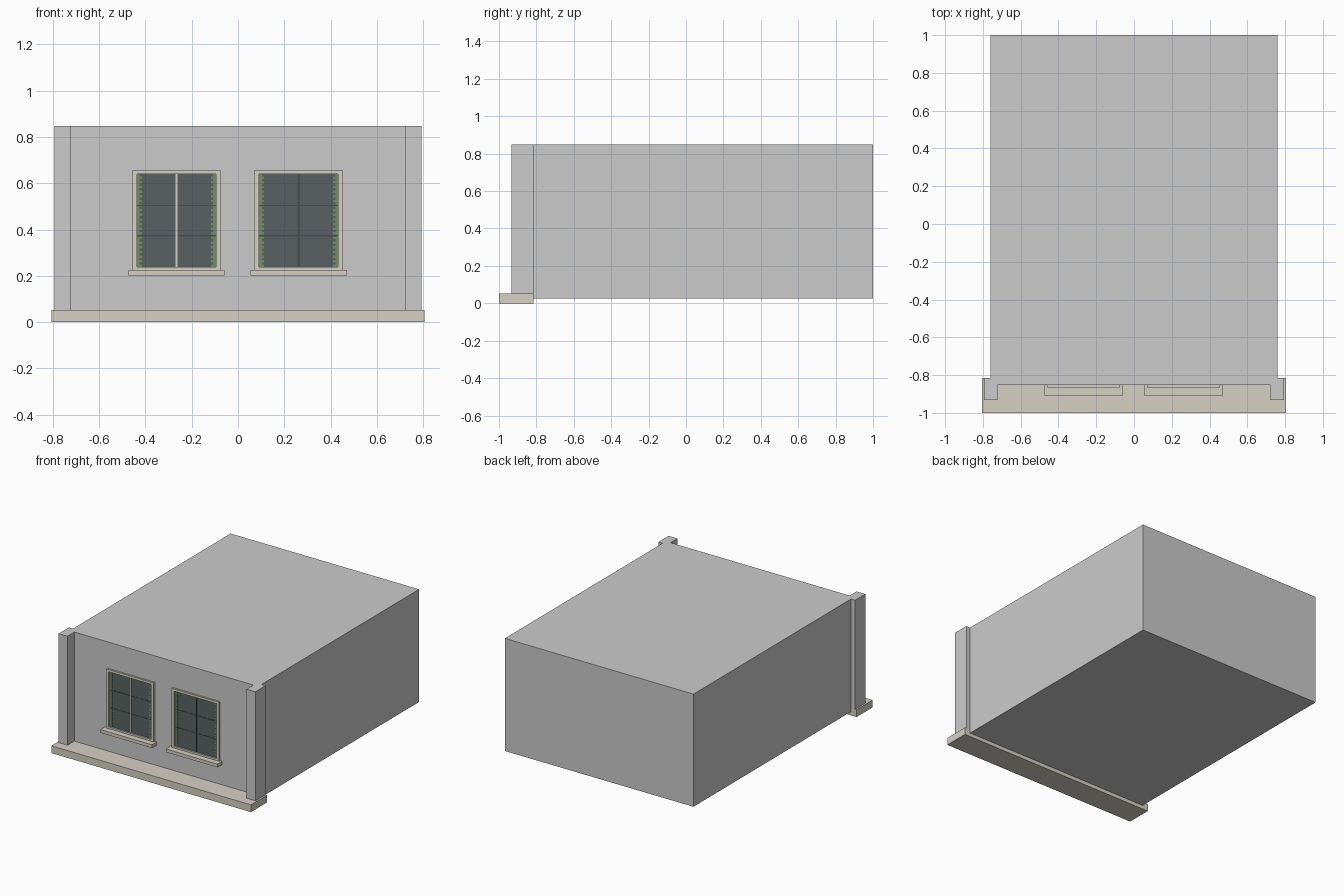
import bpy, bmesh

if "Cube" in bpy.data.objects:
    bpy.data.objects.remove(bpy.data.objects["Cube"])


def material(name, rgb):
    m = bpy.data.materials.new(name)
    m.diffuse_color = (*rgb, 1)
    m.use_nodes = True
    m.node_tree.nodes["Principled BSDF"].inputs["Base Color"].default_value = m.diffuse_color
    return m


stone = material("stone", (0.68, 0.64, 0.56))
glass_mat = material("dark_glass", (0.10, 0.12, 0.125))
bar_mat = material("dark_bar", (0.06, 0.08, 0.075))
green = material("green_paint", (0.16, 0.28, 0.12))


def boxes(name, spans, mat=None):
    """One object from boxes given as (x0, x1, y0, y1, z0, z1)."""
    bm = bmesh.new()
    for x0, x1, y0, y1, z0, z1 in spans:
        verts = bmesh.ops.create_cube(bm, size=1)["verts"]
        for v in verts:
            v.co.x = x1 if v.co.x > 0 else x0
            v.co.y = y1 if v.co.y > 0 else y0
            v.co.z = z1 if v.co.z > 0 else z0
    me = bpy.data.meshes.new(name)
    bm.to_mesh(me)
    bm.free()
    if mat:
        me.materials.append(mat)
    ob = bpy.data.objects.new(name, me)
    bpy.context.collection.objects.link(ob)
    return ob


# Building block and front base course
boxes("building_body", [(-0.76, 0.76, -0.853, 1, 0.027, 0.848)])
boxes("base_course", [(-0.805, 0.805, -1, -0.815, 0, 0.053)], stone)

# Corner pilasters
pilaster = boxes("corner_pilasters", [(0.722, 0.793, -0.932, -0.815, 0.053, 0.848)])
pilaster.modifiers.new("mirror", 'MIRROR')


def window(label, cx, mullion_mat):
    z0, z1 = 0.238, 0.639
    hw, ow = 0.171, 0.192
    # Raised surround
    boxes(label + "_surround", [
        (cx - ow, cx - hw, -0.866, -0.85, 0.225, 0.656),
        (cx + hw, cx + ow, -0.866, -0.85, 0.225, 0.656),
        (cx - hw, cx + hw, -0.866, -0.85, z1, 0.656),
        (cx - hw, cx + hw, -0.866, -0.85, 0.225, z0)], stone)
    # Projecting sill
    boxes(label + "_sill", [(cx - 0.208, cx + 0.208, -0.908, -0.85, 0.201, 0.225)], stone)
    # Glass pane and glazing bars
    boxes(label + "_glass", [(cx - hw, cx + hw, -0.8545, -0.85, z0, z1)], glass_mat)
    boxes(label + "_glazing_bars",
          [(cx - hw, cx + hw, -0.856, -0.854, z - 0.003, z + 0.003) for z in (0.374, 0.504)],
          bar_mat)
    boxes(label + "_mullion", [(cx - 0.005, cx + 0.005, -0.857, -0.854, z0, z1)], mullion_mat)
    # Toothed green side strips
    n = 20
    step = (z1 - z0) / n
    strips = []
    for s in (-1, 1):
        a, b = sorted((cx + s * hw, cx + s * (hw - 0.012)))
        strips.append((a, b, -0.856, -0.854, z0, z1))
        for i in range(n):
            a, b = sorted((cx + s * (hw - 0.012), cx + s * (hw - 0.022)))
            z = z0 + i * step
            strips.append((a, b, -0.856, -0.854, z, z + step / 2))
    boxes(label + "_side_strips", strips, green)


window("left_window", -0.266, stone)
window("right_window", 0.262, bar_mat)
